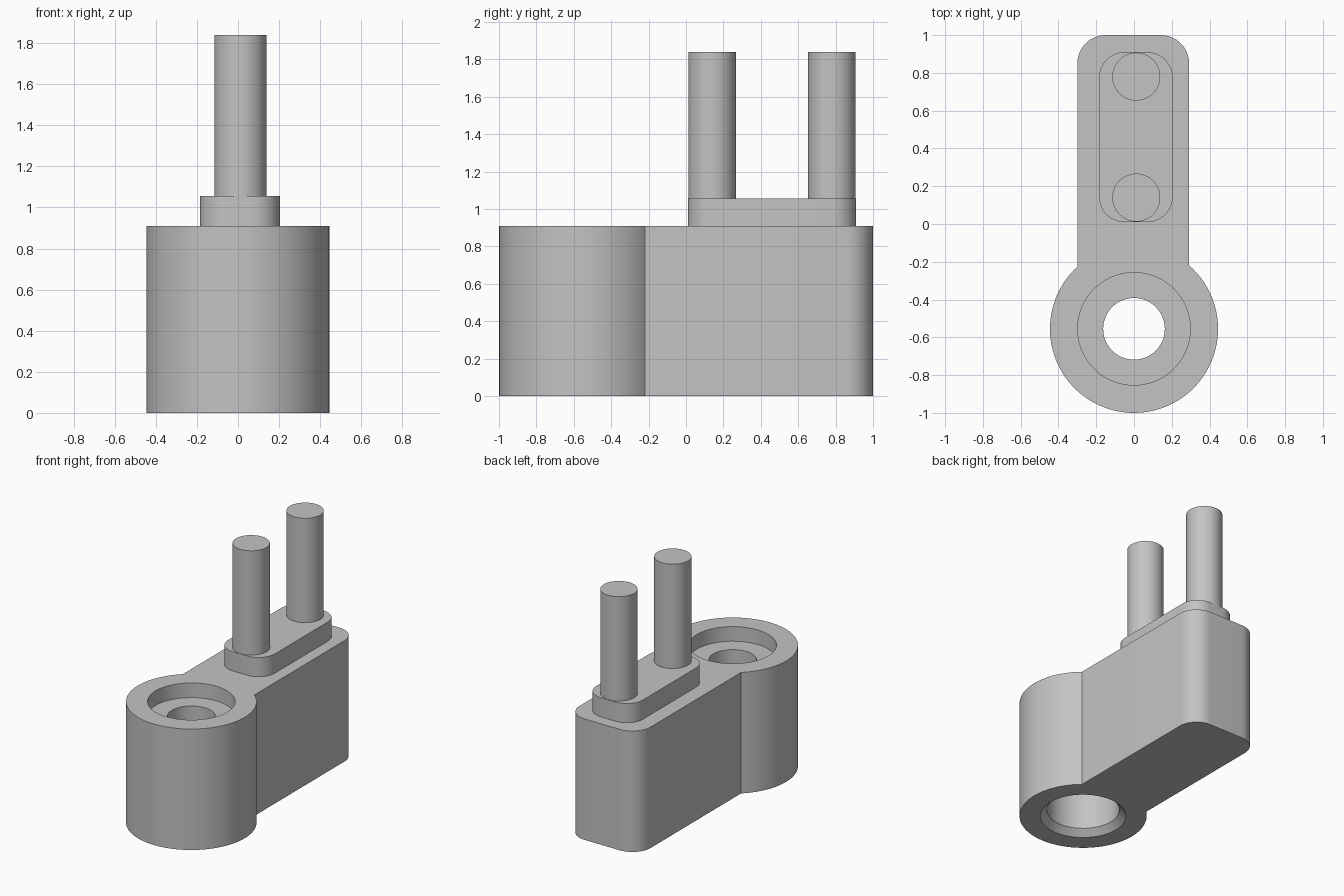
import bpy, bmesh, math
from math import pi, cos, sin, asin, radians

old = bpy.data.objects.get("Cube")
if old:
    bpy.data.objects.remove(old, do_unlink=True)

grey = bpy.data.materials.new("plain_grey")
grey.use_nodes = True
GREY = (0.55, 0.55, 0.55, 1)
grey.diffuse_color = GREY
grey.node_tree.nodes["Principled BSDF"].inputs["Base Color"].default_value = GREY


def arc(cx, cy, r, start, end, steps):
    return [(cx + r * cos(start + (end - start) * i / steps),
             cy + r * sin(start + (end - start) * i / steps)) for i in range(steps + 1)]


def finish(name, bm):
    bmesh.ops.recalc_face_normals(bm, faces=bm.faces)
    mesh = bpy.data.meshes.new(name)
    bm.to_mesh(mesh)
    bm.free()
    mesh.materials.append(grey)
    obj = bpy.data.objects.new(name, mesh)
    bpy.context.collection.objects.link(obj)
    return obj


def prism(name, outline, z0, z1):
    """Extrude a closed outline from z0 to z1."""
    bm = bmesh.new()
    base = bm.faces.new([bm.verts.new((x, y, z0)) for x, y in outline])
    top = bmesh.ops.extrude_face_region(bm, geom=[base])["geom"]
    verts = [v for v in top if isinstance(v, bmesh.types.BMVert)]
    bmesh.ops.translate(bm, verts=verts, vec=(0, 0, z1 - z0))
    return finish(name, bm)


def lathe(name, profile, cx, cy, sides=96):
    """Revolve (radius, z) points into a closed solid with flat ends."""
    bm = bmesh.new()
    rings = [[bm.verts.new((cx + r * cos(2 * pi * i / sides), cy + r * sin(2 * pi * i / sides), z))
              for i in range(sides)] for r, z in profile]
    for a, b in zip(rings, rings[1:]):
        for i in range(sides):
            j = (i + 1) % sides
            bm.faces.new((a[i], a[j], b[j], b[i]))
    bm.faces.new(rings[0])
    bm.faces.new(rings[-1])
    return finish(name, bm)


def smooth(obj):
    bpy.ops.object.select_all(action="DESELECT")
    obj.select_set(True)
    bpy.context.view_layer.objects.active = obj
    bpy.ops.object.shade_smooth_by_angle(angle=radians(25))


# Body: round boss running into a straight arm with rounded far corners
BOSS_Y, BOSS_R, HEIGHT = -0.555, 0.445, 0.91
LEFT, RIGHT, CORNER = 0.292, -0.30, 0.15
outline = arc(0, BOSS_Y, BOSS_R, pi - math.acos(-RIGHT / BOSS_R),
              2 * pi + math.acos(LEFT / BOSS_R), 80)
outline += arc(LEFT - CORNER, 1 - CORNER, CORNER, 0, pi / 2, 12)
outline += arc(RIGHT + CORNER, 1 - CORNER, CORNER, pi / 2, pi, 12)
body = prism("body", outline, 0, HEIGHT)

# Stepped bore: chamfered wide hole below, narrow web, shallow recess on top
bore = lathe("bore_cutter", [(0.345, -0.045), (0.253, 0.047), (0.253, 0.6), (0.163, 0.6),
                             (0.163, 0.8), (0.298, 0.8), (0.298, 1.0)], 0, BOSS_Y)
bore.hide_render = True
cut = body.modifiers.new("bore", "BOOLEAN")
cut.operation, cut.solver, cut.object = "DIFFERENCE", "EXACT", bore
bpy.context.view_layer.objects.active = body
bpy.ops.object.modifier_apply(modifier=cut.name)
bpy.data.objects.remove(bore, do_unlink=True)
smooth(body)

# Raised plinth with rounded corners
X0, X1, Y0, Y1, R = -0.185, 0.205, 0.01, 0.91, 0.135
plan = []
for n, (cx, cy) in enumerate([(X1 - R, Y1 - R), (X0 + R, Y1 - R), (X0 + R, Y0 + R), (X1 - R, Y0 + R)]):
    plan += arc(cx, cy, R, n * pi / 2, (n + 1) * pi / 2, 12)
smooth(prism("plinth", plan, HEIGHT, 1.055))

# Two upright pins
for name, y in (("front_pin", 0.14), ("back_pin", 0.78)):
    smooth(lathe(name, [(0.127, 1.055), (0.127, 1.84)], 0.012, y, 64))
